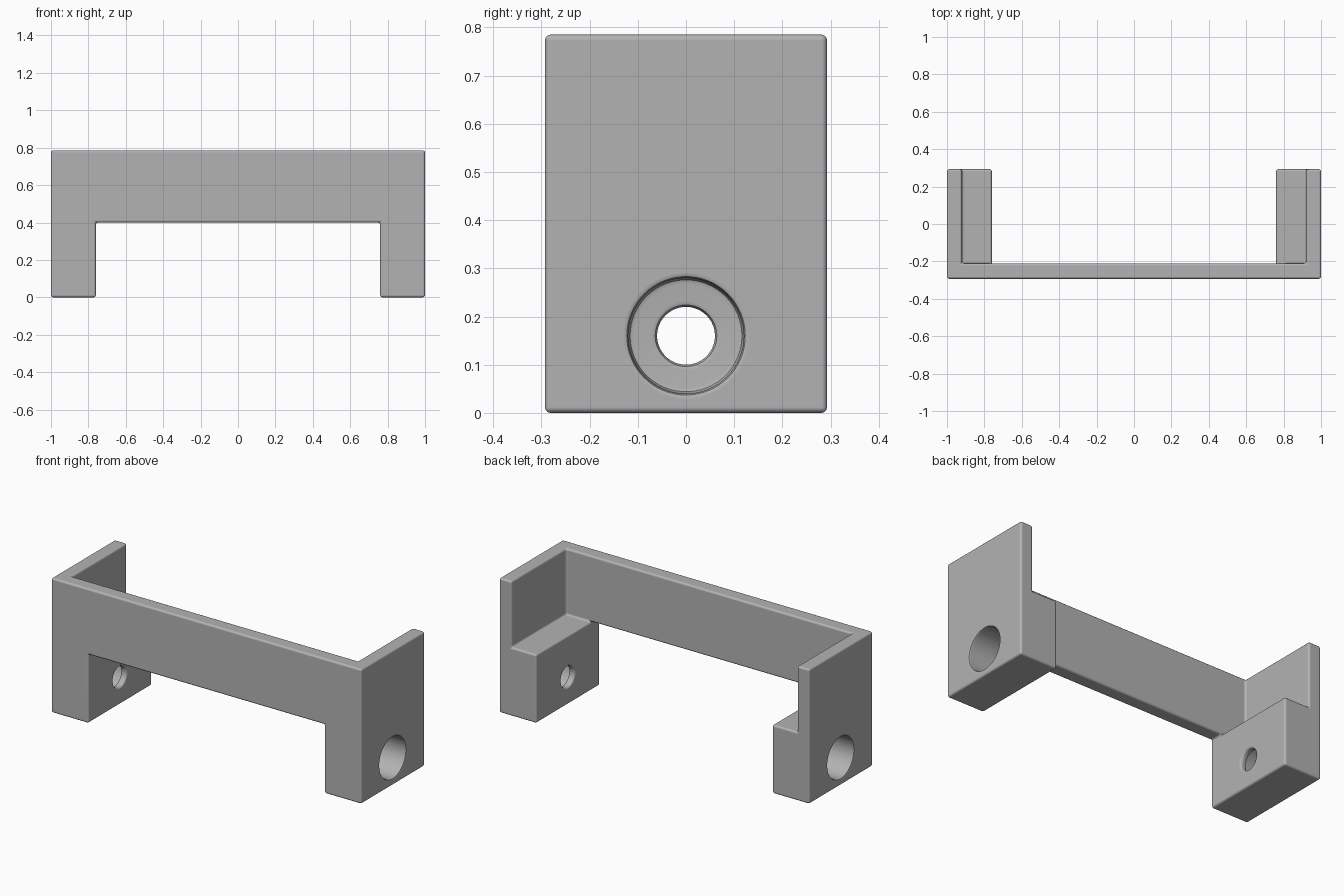
import bpy, bmesh, math
from mathutils import Matrix, Vector

cube = bpy.data.objects.get("Cube")
if cube:
    bpy.data.objects.remove(cube, do_unlink=True)

grey = bpy.data.materials.new("plain grey")
grey.use_nodes = True
colour = (0.45, 0.45, 0.45, 1)
grey.diffuse_color = colour
grey.node_tree.nodes["Principled BSDF"].inputs["Base Color"].default_value = colour


def finish(name, bm):
    bmesh.ops.recalc_face_normals(bm, faces=bm.faces)
    mesh = bpy.data.meshes.new(name)
    bm.to_mesh(mesh)
    bm.free()
    mesh.materials.append(grey)
    obj = bpy.data.objects.new(name, mesh)
    bpy.context.collection.objects.link(obj)
    return obj


def box(name, low, high):
    low, high = Vector(low), Vector(high)
    bm = bmesh.new()
    place = Matrix.Translation((low + high) / 2) @ Matrix.Diagonal((*(high - low), 1))
    bmesh.ops.create_cube(bm, size=1, matrix=place)
    return finish(name, bm)


def bore(name, side, height):
    # Counterbored screw hole with rounded rims, revolved about the x axis
    profile = [(0.70, 0), (0.70, 0.072), (0.76, 0.072), (0.764, 0.064), (0.772, 0.06),
               (0.789, 0.06), (0.797, 0.064), (0.80, 0.072), (0.80, 0.108), (0.803, 0.116),
               (0.812, 0.12), (0.988, 0.12), (0.996, 0.123), (1.0, 0.132), (1.05, 0.132), (1.05, 0)]
    bm = bmesh.new()
    points = [bm.verts.new((side * x, 0, height + r)) for x, r in profile]
    edges = [bm.edges.new(pair) for pair in zip(points, points[1:])]
    bmesh.ops.spin(bm, geom=points + edges, cent=(0, 0, height), axis=(1, 0, 0),
                   angle=math.tau, steps=64)
    bmesh.ops.remove_doubles(bm, verts=bm.verts, dist=0.0001)
    return finish(name, bm)


def apply(obj, kind, **settings):
    mod = obj.modifiers.new(kind.lower(), kind)
    for key, value in settings.items():
        setattr(mod, key, value)
    bpy.ops.object.modifier_apply(modifier=mod.name)


def cut(obj, cutter):
    apply(obj, 'BOOLEAN', operation='DIFFERENCE', solver='EXACT', object=cutter)
    bpy.data.objects.remove(cutter, do_unlink=True)


# Bracket body: a block hollowed above the feet and between them
half_depth, height, foot_top = 0.293, 0.785, 0.4
bracket = box("bracket", (-1, -half_depth, 0), (1, half_depth, height))
bpy.ops.object.select_all(action='DESELECT')
bpy.context.view_layer.objects.active = bracket
bracket.select_set(True)
cut(bracket, box("foot_gap", (-0.76, -0.5, -0.2), (0.76, 0.5, foot_top)))
cut(bracket, box("tray_space", (-0.92, -0.21, foot_top), (0.92, 0.5, 1)))

# Softened edges
apply(bracket, 'BEVEL', width=0.012, segments=3, limit_method='ANGLE',
      angle_limit=math.radians(40))

# Screw holes through both feet
for side, name in ((1, "left_bore"), (-1, "right_bore")):
    cut(bracket, bore(name, side, 0.16))

bpy.ops.object.shade_smooth_by_angle(angle=math.radians(40))
apply(bracket, 'WEIGHTED_NORMAL', keep_sharp=True, weight=100)
